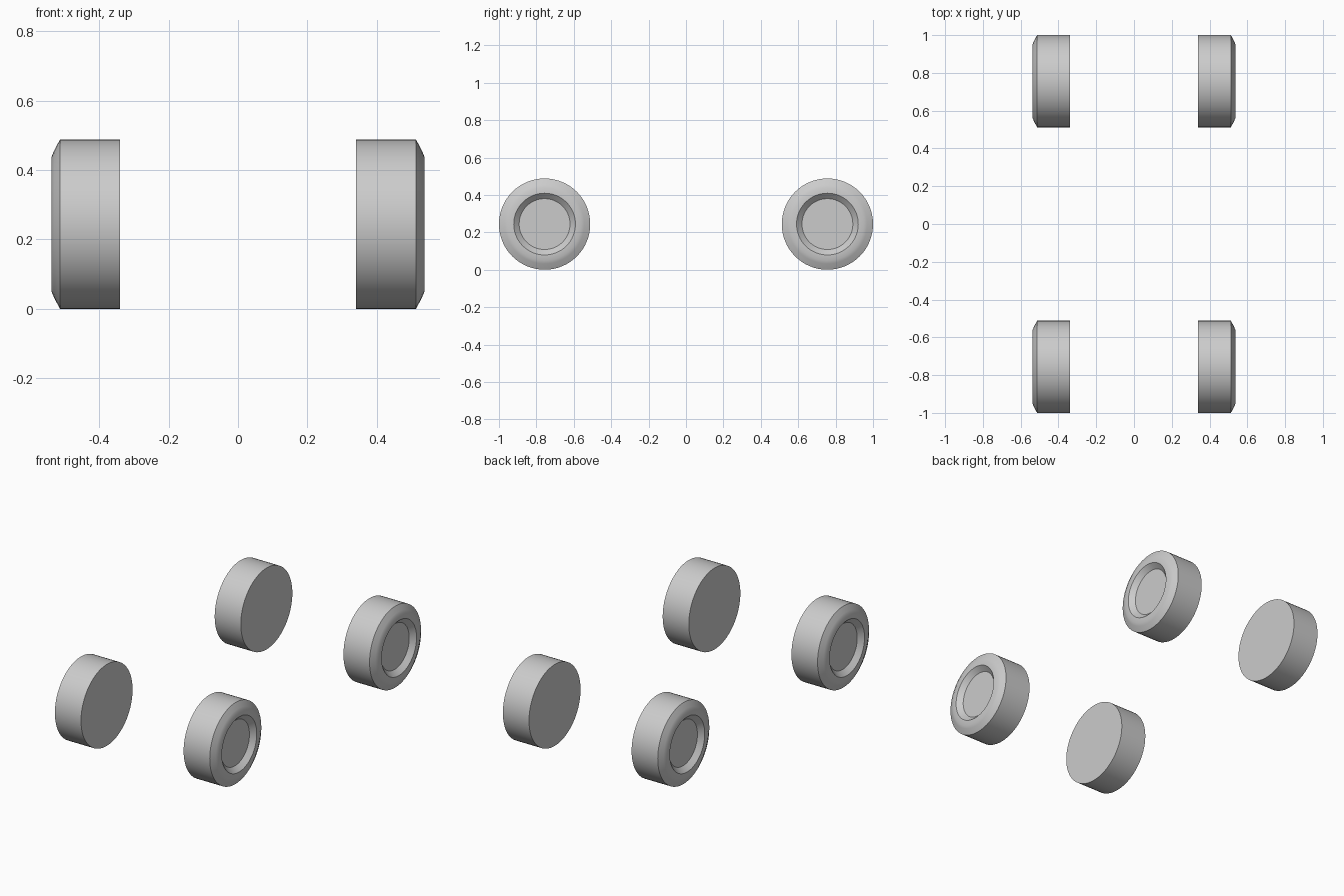
import bpy
import bmesh
import math

SEGMENTS = 64
RADIUS = 0.244
AXLE_Y = 1 - RADIUS

if "Cube" in bpy.data.objects:
    bpy.data.objects.remove(bpy.data.objects["Cube"])

grey = bpy.data.materials.new("wheel grey")
grey.use_nodes = True
colour = (0.6, 0.6, 0.6, 1)
grey.diffuse_color = colour
grey.node_tree.nodes["Principled BSDF"].inputs["Base Color"].default_value = colour

# Wheel profile as (distance from the model's middle, radius), inner face to hub
PROFILE = [(0.34, RADIUS), (0.513, RADIUS), (0.53, 0.212), (0.537, 0.195),
           (0.538, 0.165), (0.51, 0.136)]


def make_wheel(name, side, y):
    bm = bmesh.new()
    rings = []
    for x, r in PROFILE:
        ring = []
        for i in range(SEGMENTS):
            a = math.tau * i / SEGMENTS
            ring.append(bm.verts.new((side * x, r * math.cos(a), r * math.sin(a))))
        rings.append(ring)
    # Tread, rounded sidewall and sloping rim
    for a, b in zip(rings, rings[1:]):
        for i in range(SEGMENTS):
            j = (i + 1) % SEGMENTS
            bm.faces.new((a[i], a[j], b[j], b[i]))
    # Flat inner face and recessed hub
    bm.faces.new(rings[0])
    bm.faces.new(rings[-1])
    bmesh.ops.recalc_face_normals(bm, faces=bm.faces)
    mesh = bpy.data.meshes.new(name)
    bm.to_mesh(mesh)
    bm.free()
    mesh.materials.append(grey)
    wheel = bpy.data.objects.new(name, mesh)
    wheel.location = (0, y, RADIUS)
    bpy.context.collection.objects.link(wheel)
    bpy.ops.object.select_all(action="DESELECT")
    wheel.select_set(True)
    bpy.context.view_layer.objects.active = wheel
    bpy.ops.object.shade_smooth_by_angle(angle=math.radians(25))


for end, y in (("front", -AXLE_Y), ("back", AXLE_Y)):
    for label, side in (("left", 1), ("right", -1)):
        make_wheel(f"{end}_{label}_wheel", side, y)
